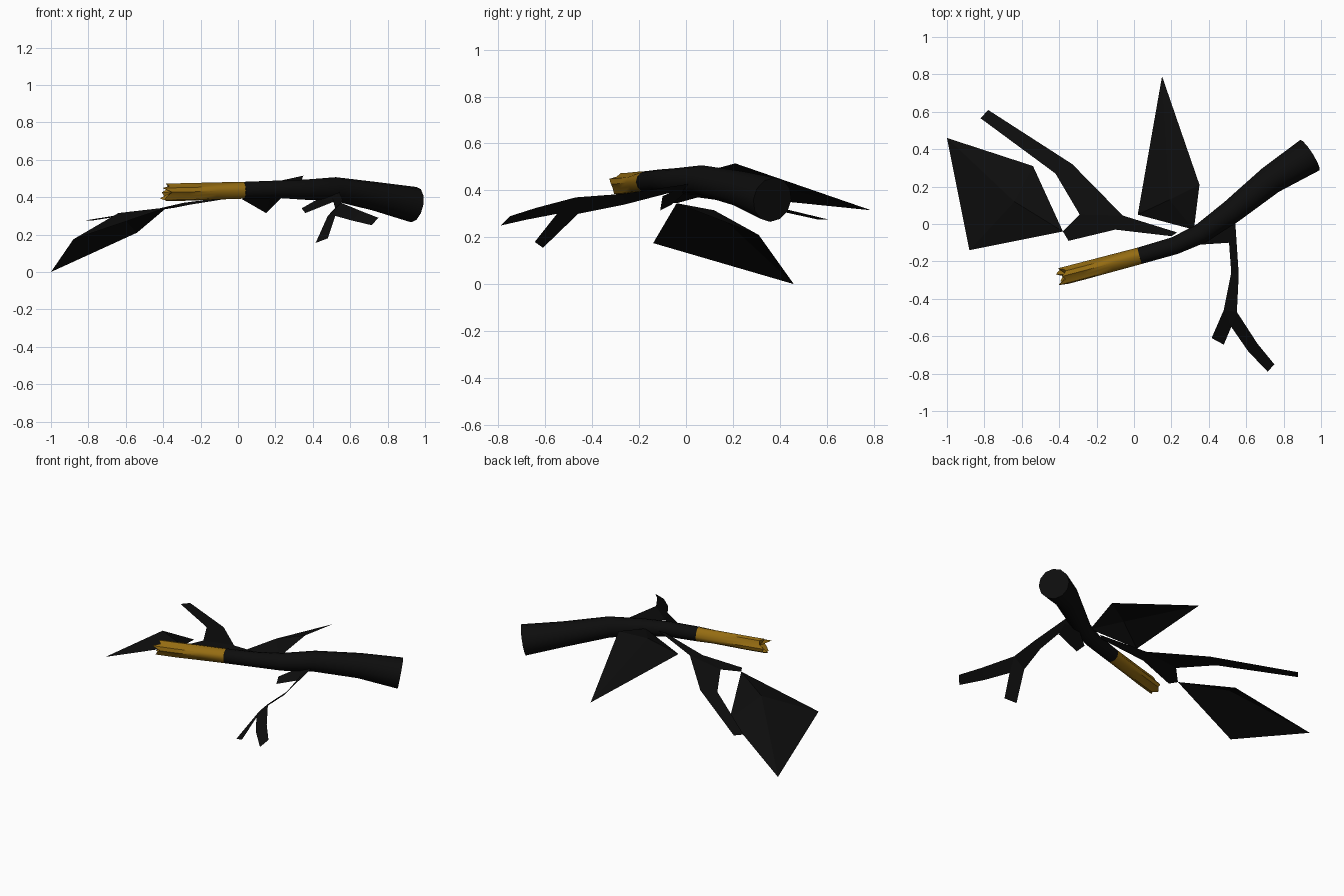
import bpy
import math
import random
from mathutils import Vector

random.seed(4)
SIDES = 12

cube = bpy.data.objects.get("Cube")
if cube:
    bpy.data.objects.remove(cube, do_unlink=True)


def make_material(name, colour):
    mat = bpy.data.materials.new(name)
    mat.use_nodes = True
    mat.diffuse_color = colour
    shader = next(n for n in mat.node_tree.nodes if n.type == "BSDF_PRINCIPLED")
    shader.inputs["Base Color"].default_value = colour
    shader.inputs["Roughness"].default_value = 0.9
    return mat


bark = make_material("charred bark", (0.004, 0.004, 0.004, 1))
wood = make_material("golden wood", (0.3, 0.15, 0.006, 1))


def make_object(name, points, faces, material, smooth=False):
    mesh = bpy.data.meshes.new(name)
    mesh.from_pydata([tuple(p) for p in points], [], faces)
    mesh.materials.append(material)
    mesh.update()
    obj = bpy.data.objects.new(name, mesh)
    bpy.context.collection.objects.link(obj)
    if smooth:
        bpy.ops.object.select_all(action="DESELECT")
        obj.select_set(True)
        bpy.context.view_layer.objects.active = obj
        bpy.ops.object.shade_smooth_by_angle(angle=math.radians(45))
    return obj


def sheet(name, points, faces):
    """Thin flat part; each face is a word whose letters pick points in order."""
    make_object(name, points, [[ord(c) - ord("a") for c in word] for word in faces.split()], bark)


def leaf(name, base, side, tip, other, ridge):
    """Four-cornered leaf folded around a raised middle point."""
    sheet(name, (base, side, tip, other, ridge), "abe bce cde dae")


def ring(centre, tangent, radius, groove=0.0, ragged=0.0):
    """Cross-section square to the tangent, optionally fluted and splintered."""
    along = tangent.normalized()
    side = along.cross(Vector((0, 0, 1))).normalized()
    up = side.cross(along)
    verts = []
    for i in range(SIDES):
        a = math.tau * i / SIDES
        r = radius * (1 - groove * (i % 3 == 1))
        push = along * random.uniform(-ragged, ragged)
        verts.append(centre + (side * math.cos(a) + up * math.sin(a)) * r + push)
    return verts


def tube(name, stations, material, groove=0.0, ragged=0.0):
    """Round log through (centre, radius) stations, with a cap on both ends."""
    centres = [Vector(c) for c, r in stations]
    last = len(stations) - 1
    verts, faces = [], []
    for k, (c, r) in enumerate(stations):
        tangent = centres[min(k + 1, last)] - centres[max(k - 1, 0)]
        verts += ring(centres[k], tangent, r, groove if k else 0, ragged if k == last else 0)
    for k in range(last):
        for i in range(SIDES):
            j = (i + 1) % SIDES
            a, b = k * SIDES, (k + 1) * SIDES
            faces.append((a + i, a + j, b + j, b + i))
    faces.append(list(range(SIDES))[::-1])
    # The far cap is a fan sunk slightly into the log
    inward = (centres[last - 1] - centres[last]).normalized()
    verts.append(centres[last] + inward * ragged)
    for i in range(SIDES):
        faces.append((last * SIDES + i, last * SIDES + (i + 1) % SIDES, len(verts) - 1))
    return make_object(name, verts, faces, material, smooth=True)


# Main log, from the thick end to where the bark stops
joint = ((0.03, -0.17, 0.437), 0.045)
tube("log", [
    ((0.94, 0.368, 0.36), 0.096),
    ((0.73, 0.235, 0.405), 0.077),
    ((0.52, 0.065, 0.443), 0.064),
    ((0.36, -0.05, 0.44), 0.054),
    ((0.22, -0.115, 0.442), 0.047),
    joint], bark)

# Bare wood with a splintered end
tube("bare_wood", [
    joint,
    ((-0.12, -0.21, 0.433), 0.046),
    ((-0.27, -0.25, 0.428), 0.047),
    ((-0.385, -0.28, 0.426), 0.047)], wood, groove=0.2, ragged=0.03)

# Forked twig that reaches the large leaf
sheet("leaf_twig", [
    (0.23, -0.045, 0.45), (0.2, -0.065, 0.44),
    (-0.06, 0.045, 0.4), (-0.1, -0.03, 0.385), (-0.29, 0.05, 0.37),
    (-0.35, -0.09, 0.345), (-0.38, -0.04, 0.345),
    (-0.33, 0.32, 0.345), (-0.42, 0.27, 0.34),
    (-0.78, 0.61, 0.275), (-0.82, 0.565, 0.275)],
    "abdc cde dfge ceih hikj")

# Forked bare twig at the front
sheet("front_twig", [
    (0.54, 0.03, 0.43), (0.5, 0.01, 0.41),
    (0.56, -0.27, 0.385), (0.52, -0.26, 0.34),
    (0.55, -0.47, 0.37), (0.48, -0.46, 0.3), (0.52, -0.55, 0.3),
    (0.66, -0.64, 0.325), (0.61, -0.68, 0.275),
    (0.75, -0.75, 0.29), (0.715, -0.79, 0.25),
    (0.48, -0.645, 0.18), (0.415, -0.61, 0.155)],
    "abdc cdfe efg egih hikj fmlg")

# Short broken twig under the log
sheet("twig_stub", [
    (0.36, -0.11, 0.315), (0.34, -0.06, 0.34),
    (0.48, 0.03, 0.42), (0.53, 0.0, 0.42), (0.51, -0.1, 0.375)],
    "abc acde")

# Two large folded leaves
leaf("outer_leaf", (-0.38, -0.04, 0.345), (-0.54, 0.31, 0.21), (-1, 0.46, 0),
     (-0.88, -0.14, 0.175), (-0.64, 0.12, 0.315))
leaf("rear_leaf", (0.32, -0.03, 0.45), (0.35, 0.21, 0.515), (0.15, 0.79, 0.315),
     (0.02, 0.05, 0.39), (0.19, 0.13, 0.48))
